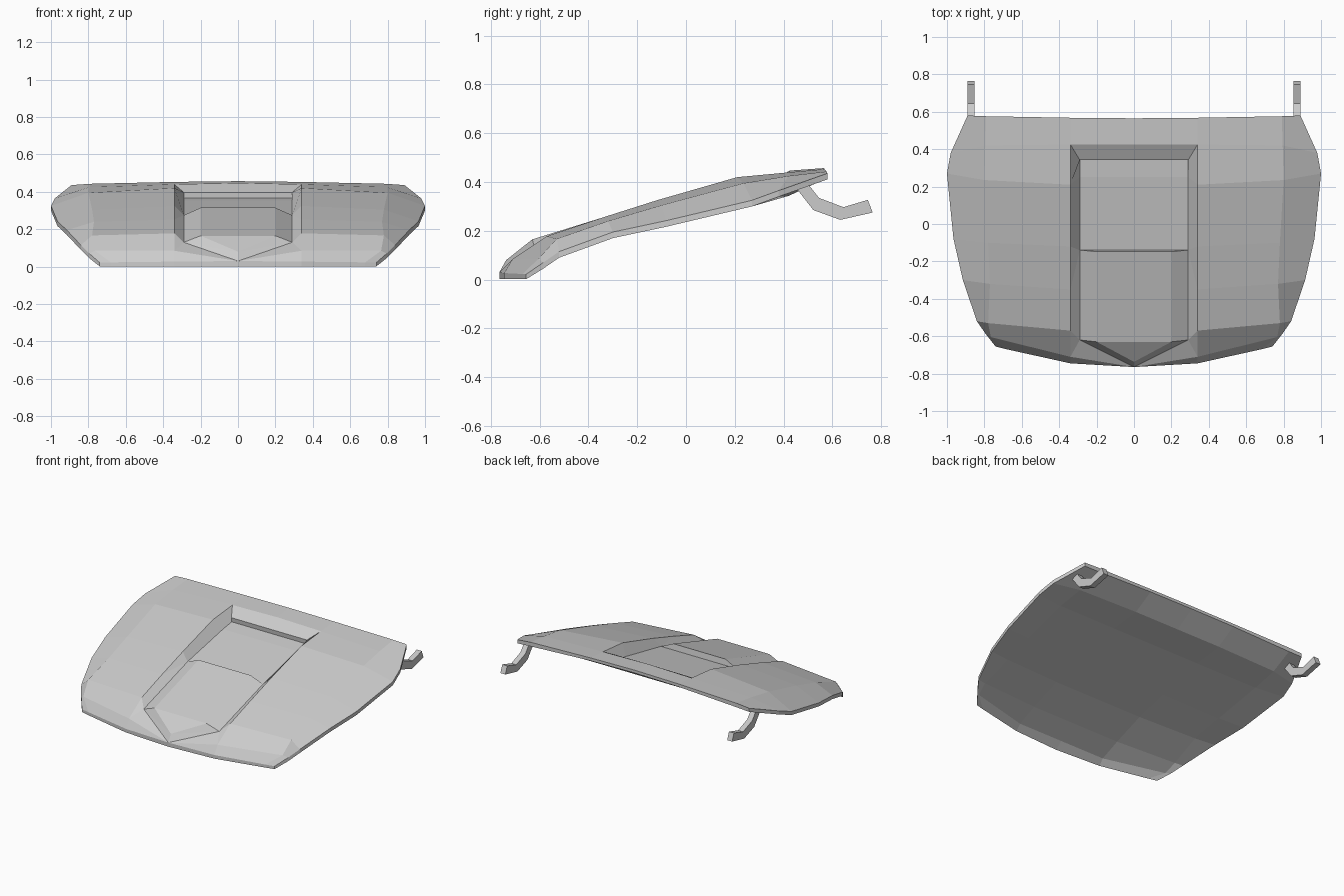
import bpy, bmesh
from mathutils import Vector

if "Cube" in bpy.data.objects:
    bpy.data.objects.remove(bpy.data.objects["Cube"])


def make_object(name, faces, mirror=True):
    """Join loose polygons into one welded, flat-shaded object."""
    bm = bmesh.new()
    for f in faces:
        bm.faces.new([bm.verts.new(p) for p in f])
    bmesh.ops.remove_doubles(bm, verts=bm.verts, dist=0.0005)
    if mirror:
        geom = bm.verts[:] + bm.edges[:] + bm.faces[:]
        bmesh.ops.mirror(bm, geom=geom, axis='X', merge_dist=0.0005)
    bmesh.ops.recalc_face_normals(bm, faces=bm.faces)
    me = bpy.data.meshes.new(name)
    bm.to_mesh(me)
    bm.free()
    ob = bpy.data.objects.new(name, me)
    bpy.context.collection.objects.link(ob)
    return ob


def strips(rows):
    """Quads between neighbouring rows of points."""
    return [[a[i], a[i + 1], b[i + 1], b[i]]
            for a, b in zip(rows, rows[1:]) for i in range(len(a) - 1)]


# Right half of the upper skin, rear to front: recess rim, shoulder, outer edge
skin = [
    [(.34, .568, .453), (.79, .576, .443), (.89, .58, .436)],
    [(.34, .425, .44), (.795, .42, .425), (.98, .38, .365)],
    [(.34, .21, .42), (.80, .235, .395), (1.0, .27, .325)],
    [(.34, -.12, .325), (.78, -.10, .305), (.965, -.08, .242)],
    [(.34, -.35, .252), (.77, -.32, .24), (.915, -.30, .195)],
    [(.34, -.57, .178), (.78, -.53, .167), (.84, -.52, .115)],
    [(.34, -.71, .085), (.765, -.605, .085), (.795, -.585, .07)],
    [(.34, -.745, .027), (.68, -.67, .023), (.74, -.655, .022)],
]
faces = strips(skin)

# Crown behind the recess
back_mid, rim_mid, nose = (0, .565, .457), (0, .425, .447), (0, -.765, .03)
faces.append([back_mid, skin[0][0], skin[1][0], rim_mid])

# Recess floor, its rear lip and side walls, and the raised front panel with chamfers
lip, lip_mid = (.29, .342, .397), (0, .342, .397)
fl = [(.29, .345, .367), (.29, .25, .353), (.29, -.14, .275)]
mid = [(0, y, z) for _, y, z in fl]
front = (.29, -.62, .13)
p_back, p_front = (.20, -.147, .315), (.20, -.63, .165)
c_back, c_front = (0, -.147, .315), (0, -.63, .165)
rim = [r[0] for r in skin]
faces += [
    [rim_mid, rim[1], lip, lip_mid],
    [lip_mid, lip, fl[0], mid[0]],
    [mid[0], fl[0], fl[1], mid[1]],
    [mid[1], fl[1], fl[2], mid[2]],
    [mid[2], fl[2], p_back, c_back],
    [fl[2], front, p_front, p_back],
    [c_back, p_back, p_front, c_front],
    [rim[1], rim[2], fl[1], fl[0], lip],
    [rim[2], rim[3], fl[2], fl[1]],
    [rim[3], rim[4], fl[2]],
    [rim[4], rim[5], front, fl[2]],
]

# Convex nose below the panel
tip = (0, -.737, .08)
faces += [
    [c_front, p_front, tip],
    [p_front, front, tip],
    [front, nose, tip],
    [front, rim[5], rim[6]],
    [front, rim[6], nose],
    [rim[6], rim[7], nose],
]

# Smooth, gently crowned inner skin running below the recess
inner_z = [.433, .35, .325, .245, .182, .10, .04, .002]
under = []
for r, z in zip(skin, inner_z):
    a, b, c = (Vector(p) for p in r)
    last = r is skin[-1]
    a.z = z
    c.z -= .02 if last else .025
    t = (b.x - a.x) / (c.x - a.x)
    b.z = a.z + (c.z - a.z) * t
    m = Vector((0, a.y, z))
    if last:
        m.y = -.765
    if r is skin[0]:
        m.y, m.z = .565, .437
    under.append([m, a, b, c])
faces += strips(under)

# Thin edge band joining both skins
top_loop = [back_mid] + skin[0] + [r[2] for r in skin[1:]] + skin[-1][1::-1] + [nose]
low_loop = under[0] + [r[3] for r in under[1:]] + under[-1][2::-1]
faces += strips([top_loop, low_loop])
make_object("bonnet_panel", faces)

# Bent hinge arms
upper = [(.50, .392), (.545, .335), (.645, .297), (.745, .327)]
lower = [(.45, .377), (.522, .285), (.632, .245), (.765, .275)]
for side, name in ((1, "hinge_right"), (-1, "hinge_left")):
    rings = []
    for (uy, uz), (ly, lz) in zip(upper, lower):
        x0, x1 = side * .852, side * .89
        rings.append([(x0, uy, uz), (x1, uy, uz), (x1, ly, lz), (x0, ly, lz), (x0, uy, uz)])
    make_object(name, strips(rings) + [rings[0][:4], rings[-1][:4]], mirror=False)
